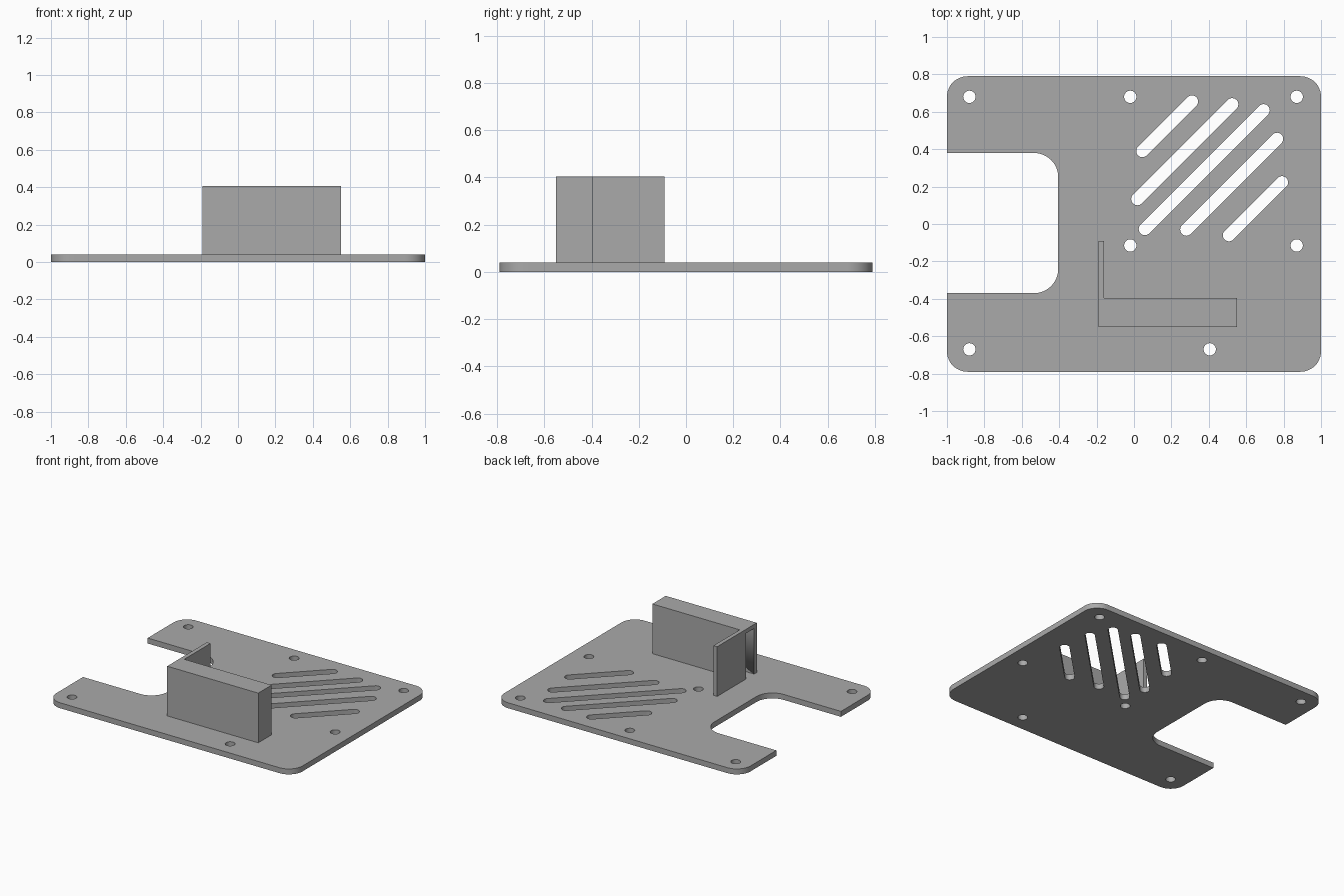
import bpy
import bmesh
from math import atan2, cos, sin, pi, radians
from mathutils import Vector

if "Cube" in bpy.data.objects:
    bpy.data.objects.remove(bpy.data.objects["Cube"], do_unlink=True)

THICK = 0.04      # base plate thickness
TOP = 0.405       # top of the housing
WALL = 0.03       # housing wall thickness
HOLE_R = 0.033

grey = bpy.data.materials.new("plain grey")
grey.use_nodes = True
COLOR = (0.4, 0.4, 0.4, 1)
grey.diffuse_color = COLOR
grey.node_tree.nodes["Principled BSDF"].inputs["Base Color"].default_value = COLOR


def arc(cx, cy, r, start, end, steps=12):
    """Points along an arc, angles in radians."""
    angles = [start + (end - start) * i / steps for i in range(steps + 1)]
    return [(cx + r * cos(a), cy + r * sin(a)) for a in angles]


def slot(a, b, r):
    """Closed outline with round ends; a circle cut when a equals b."""
    t = atan2(b[1] - a[1], b[0] - a[0])
    right = arc(*b, r, t - pi / 2, t + pi / 2)
    left = arc(*a, r, t + pi / 2, t + 3 * pi / 2)
    return right + left if a != b else right[:-1] + left[:-1]


def extrude_outlines(name, outlines, z0, z1):
    """Solid from a filled outline; inner outlines become holes."""
    curve = bpy.data.curves.new(name, "CURVE")
    curve.dimensions = "2D"
    curve.fill_mode = "BOTH"
    curve.extrude = (z1 - z0) / 2
    for points in outlines:
        spline = curve.splines.new("POLY")
        spline.points.add(len(points) - 1)
        for p, (x, y) in zip(spline.points, points):
            p.co = (x, y, 0, 1)
        spline.use_cyclic_u = True
    obj = bpy.data.objects.new(name, curve)
    bpy.context.collection.objects.link(obj)
    bpy.ops.object.select_all(action="DESELECT")
    obj.select_set(True)
    bpy.context.view_layer.objects.active = obj
    bpy.ops.object.convert(target="MESH")
    obj = bpy.context.object
    # Weld caps to sides and place at the right height
    bm = bmesh.new()
    bm.from_mesh(obj.data)
    bmesh.ops.remove_doubles(bm, verts=bm.verts, dist=0.0001)
    bmesh.ops.recalc_face_normals(bm, faces=bm.faces)
    bmesh.ops.translate(bm, verts=bm.verts, vec=Vector((0, 0, (z0 + z1) / 2)))
    bm.to_mesh(obj.data)
    bm.free()
    obj.data.materials.clear()
    obj.data.materials.append(grey)
    bpy.ops.object.shade_smooth_by_angle(angle=radians(30))
    return obj


# Base plate outline: rounded corners and a notch in the side
W, D, R = 1.0, 0.79, 0.11
NX, N0, N1, NR = -0.405, -0.37, 0.38, 0.13
outline = (
    arc(-W + R, -D + R, R, pi, 1.5 * pi)
    + arc(W - R, -D + R, R, -pi / 2, 0)
    + arc(W - R, D - R, R, 0, pi / 2)
    + arc(-W + R, D - R, R, pi / 2, pi)
    + [(-W, N1)]
    + arc(NX - NR, N1 - NR, NR, pi / 2, 0)
    + arc(NX - NR, N0 + NR, NR, 0, -pi / 2)
    + [(-W, N0)]
)

# Screw holes
holes = [(-0.88, 0.68), (-0.02, 0.68), (0.87, 0.68), (-0.02, -0.115),
         (0.87, -0.115), (-0.88, -0.67), (0.405, -0.67)]

# Diagonal vents: lower end and run along the 45 degree direction
vents = [(0.045, 0.39, 0.265), (0.018, 0.133, 0.507), (0.058, -0.027, 0.635),
         (0.28, -0.03, 0.485), (0.508, -0.06, 0.283)]

cuts = [slot(h, h, HOLE_R) for h in holes]
cuts += [slot((x, y), (x + run, y + run), HOLE_R) for x, y, run in vents]
extrude_outlines("base_plate", [outline] + cuts, 0, THICK)

# Housing with a thin fin, as an L in plan
X0, X1, Y0, Y1, FIN = -0.19, 0.55, -0.55, -0.395, -0.09
plan = [(X0, Y0), (X1, Y0), (X1, Y1), (X0 + WALL, Y1), (X0 + WALL, FIN), (X0, FIN)]
housing = extrude_outlines("housing", [plan], THICK, TOP)

# Hollow inside, open on one end
cavity_plan = [(X0 - 0.1, Y0 + WALL), (X1 - WALL, Y0 + WALL),
               (X1 - WALL, Y1 - WALL), (X0 - 0.1, Y1 - WALL)]
cavity = extrude_outlines("cavity_cutter", [cavity_plan], THICK - 0.02, TOP - WALL)
cavity.hide_render = True
cavity.hide_set(True)
cut = housing.modifiers.new("hollow", "BOOLEAN")
cut.operation = "DIFFERENCE"
cut.solver = "EXACT"
cut.object = cavity
